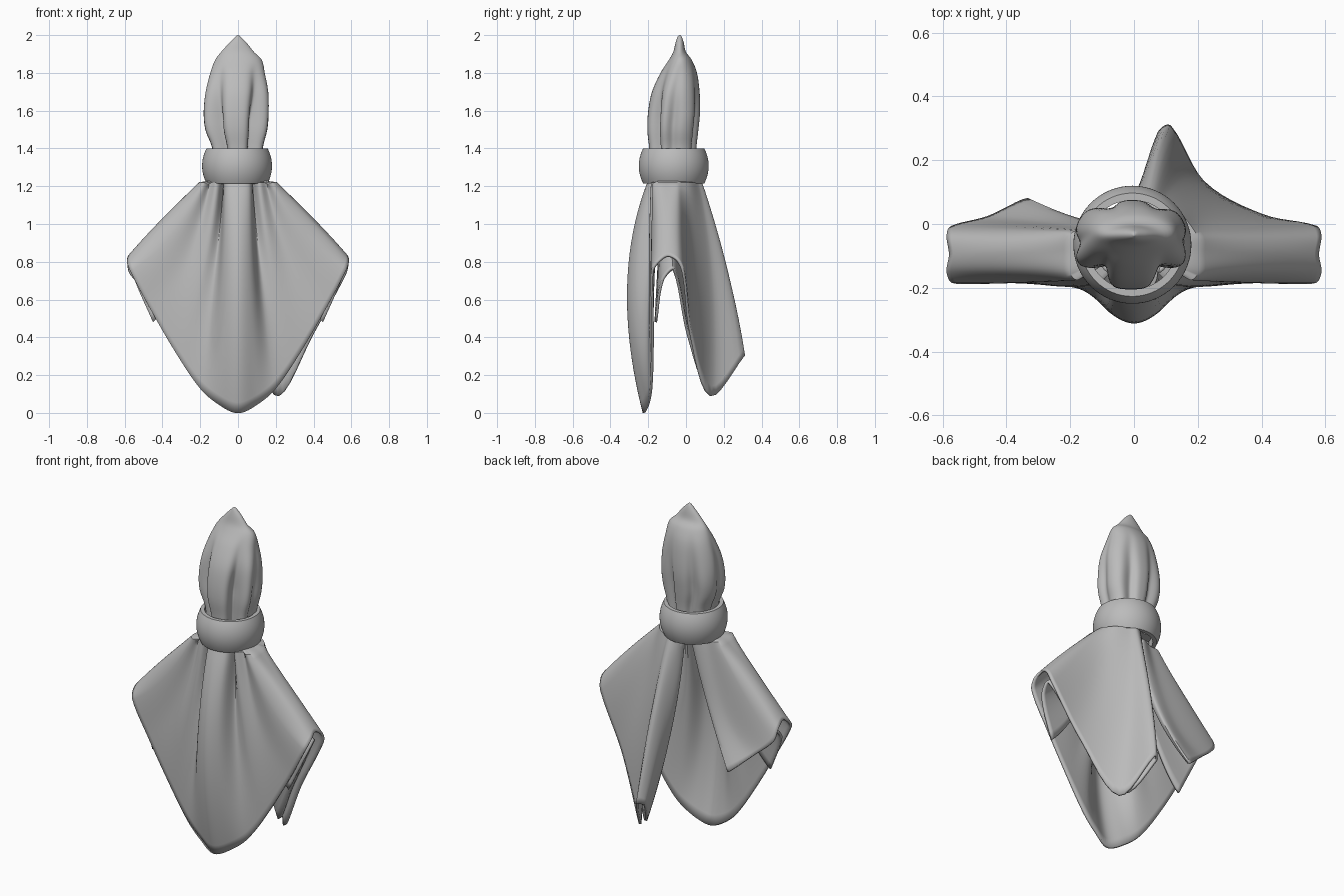
import bpy, bmesh, math
from mathutils import Vector

cube = bpy.data.objects.get("Cube")
if cube:
    bpy.data.objects.remove(cube, do_unlink=True)

cloth_grey = bpy.data.materials.new("cloth_grey")
cloth_grey.use_nodes = True
GREY = (0.5, 0.5, 0.5, 1)
cloth_grey.diffuse_color = GREY
cloth_grey.node_tree.nodes["Principled BSDF"].inputs["Base Color"].default_value = GREY

CENTRE_Y = -0.065
RING_BOTTOM, RING_TOP = 1.215, 1.4


def make_grid(name, rows, closed=False, caps=False, angle=50):
    """Skin a list of equally long point rows."""
    bm = bmesh.new()
    grid = [[bm.verts.new(p) for p in row] for row in rows]
    n = len(grid[0])
    for a, b in zip(grid, grid[1:]):
        for i in range(n if closed else n - 1):
            j = (i + 1) % n
            bm.faces.new((a[i], a[j], b[j], b[i]))
    if caps:
        bm.faces.new(grid[0])
        bm.faces.new(grid[-1])
    bmesh.ops.recalc_face_normals(bm, faces=bm.faces)
    mesh = bpy.data.meshes.new(name)
    bm.to_mesh(mesh)
    bm.free()
    mesh.materials.append(cloth_grey)
    obj = bpy.data.objects.new(name, mesh)
    bpy.context.collection.objects.link(obj)
    bpy.ops.object.select_all(action='DESELECT')
    obj.select_set(True)
    bpy.context.view_layer.objects.active = obj
    bpy.ops.object.shade_smooth_by_angle(angle=math.radians(angle))
    return obj


def smooth_curve(points, steps):
    """Hermite curve through the points, with chord-length tangents."""
    d = [max((b - a).length, 1e-4) for a, b in zip(points, points[1:])]
    last = len(points) - 1
    tang = []
    for i in range(last + 1):
        lo, hi = max(i - 1, 0), min(i + 1, last)
        tang.append((points[hi] - points[lo]) / sum(d[lo:hi]))
    out = []
    for i in range(last):
        for s in range(steps):
            t = s / steps
            h = t * t * (3 - 2 * t)
            out.append(points[i] * (1 - h) + points[i + 1] * h
                       + tang[i] * d[i] * t * (1 - t) ** 2
                       - tang[i + 1] * d[i] * t * t * (1 - t))
    return out + [points[-1]]


# Hanging cloth: ribs of (x, y at the ring), (middle point), (hem point)
front_ribs = [
    ((0, -.2), (0, -.305, .65), (0, -.222, 0)),
    ((.06, -.185), (.07, -.272, .65), (.1, -.2, .045)),
    ((.075, -.11), (.125, -.19, .66), (.2, -.185, .13)),
    ((.11, -.18), (.2, -.19, .7), (.33, -.178, .32)),
    ((.15, -.15), (.28, -.17, .8), (.47, -.178, .56)),
    ((.18, -.17), (.36, -.176, .93), (.57, -.178, .75)),
    ((.2, -.145), (.4, -.145, .995), (.584, -.145, .8)),
    ((.2, -.09), (.4, -.09, 1.02), (.575, -.095, .83)),
    ((.2, -.05), (.4, -.045, 1), (.584, -.04, .8)),
    ((.19, -.03), (.38, -.02, .95), (.57, -.012, .73)),
]
long_flap = [
    ((.15, .02), (.27, .04, .76), (.4, .025, .42)),
    ((.08, .06), (.15, .13, .68), (.215, .13, .09)),
    ((.05, .08), (.08, .215, .75), (.11, .305, .3)),
    ((.01, .06), (.04, .17, .71), (.08, .28, .29)),
    ((0, .02), (.04, .09, .68), (.18, .13, .12)),
    ((.04, -.03), (.18, 0, .72), (.35, .015, .4)),
]
short_flap = [
    ((.12, -.02), (.27, -.005, .83), (.46, .018, .63)),
    ((.05, .01), (.15, .005, .86), (.335, .075, .52)),
    ((.04, -.02), (.15, -.02, .86), (.36, .03, .56)),
    ((.09, -.04), (.26, -.03, .87), (.48, -.01, .68)),
]
# Second layer of the cloth, folded inside each arm
lining = [
    ((.13, -.07), (.36, -.07, .94), (.55, -.065, .76)),
    ((.13, -.11), (.34, -.125, .9), (.545, -.125, .7)),
    ((.1, -.12), (.26, -.145, .76), (.45, -.16, .48)),
]


def flip(rib):
    return [(-p[0], *p[1:]) for p in rib]


left_ribs = [flip(r) for r in reversed(front_ribs[1:] + short_flap + lining)]
ribs = left_ribs + front_ribs + long_flap + lining


def rib_point(rib, t):
    """Point along a rib; negative t runs up inside the ring."""
    (x, y), mid, hem = rib
    if t < 0:
        k = .7
        return Vector((x * k, CENTRE_Y + (y - CENTRE_Y) * k, RING_BOTTOM - .12 * t))
    top, mid, hem = Vector((x, y, RING_BOTTOM)), Vector(mid), Vector(hem)
    return (top * (2 * t - 1) * (t - 1) + mid * 4 * t * (1 - t) + hem * t * (2 * t - 1))


params = [-1, -.08] + [i / 24 for i in range(25)]
skirt = make_grid("hanging_cloth",
                  [smooth_curve([rib_point(r, t) for r in ribs], 6) for t in params])
hem = skirt.modifiers.new("thickness", 'SOLIDIFY')
hem.thickness = .014
hem.offset = 0

# Gathered top: width and depth limits by height (z, left, right, front, back)
bud_profile = [
    (1.25, -.13, .13, -.19, .05), (1.4, -.14, .135, -.195, .055),
    (1.5, -.178, .16, -.205, .066), (1.6, -.187, .168, -.2, .075),
    (1.7, -.177, .166, -.18, .072), (1.8, -.15, .145, -.135, .058),
    (1.87, -.12, .125, -.09, .03), (1.91, -.09, .085, -.068, .0),
    (1.96, -.045, .045, -.055, -.012), (1.99, -.015, .015, -.045, -.022),
    (2, -.003, .003, -.037, -.031),
]
# Creases between the folds: direction in degrees, width, depth
creases = [(-131, 15, .5), (-49, 15, .5), (0, 12, .12), (62, 11, .22),
           (115, 11, .22), (180, 12, .12)]


def bud_row(section, count=120):
    z, x0, x1, y0, y1 = section
    fade = min(1, max(0, (1.86 - z) / .3))
    row = []
    for i in range(count):
        a = math.tau * i / count
        k = 1 + .1 * fade * math.sin(2 * a) ** 2
        for direction, width, depth in creases:
            off = (math.degrees(a) - direction + 180) % 360 - 180
            k -= depth * fade * math.exp(-(off / width) ** 2)
        row.append(((x0 + x1) / 2 + (x1 - x0) / 2 * k * math.cos(a),
                    (y0 + y1) / 2 + (y1 - y0) / 2 * k * math.sin(a), z))
    return row


sections = smooth_curve([Vector(s) for s in bud_profile], 4)
make_grid("gathered_top", [bud_row(s) for s in sections], closed=True, caps=True, angle=70)

# Ring: rounded band turned about its own axis
half = (RING_TOP - RING_BOTTOM) / 2
band = [(.14, -half)]
band += [(.185 - .023 * (i / 8) ** 2, half * i / 8) for i in range(-8, 9)]
band += [(.14, half), (.14, -half)]
turned = [[(-.005 + r * math.cos(a * math.tau / 64), CENTRE_Y + r * math.sin(a * math.tau / 64),
            RING_BOTTOM + half + h) for a in range(64)] for r, h in band]
make_grid("napkin_ring", turned, closed=True, angle=40)
